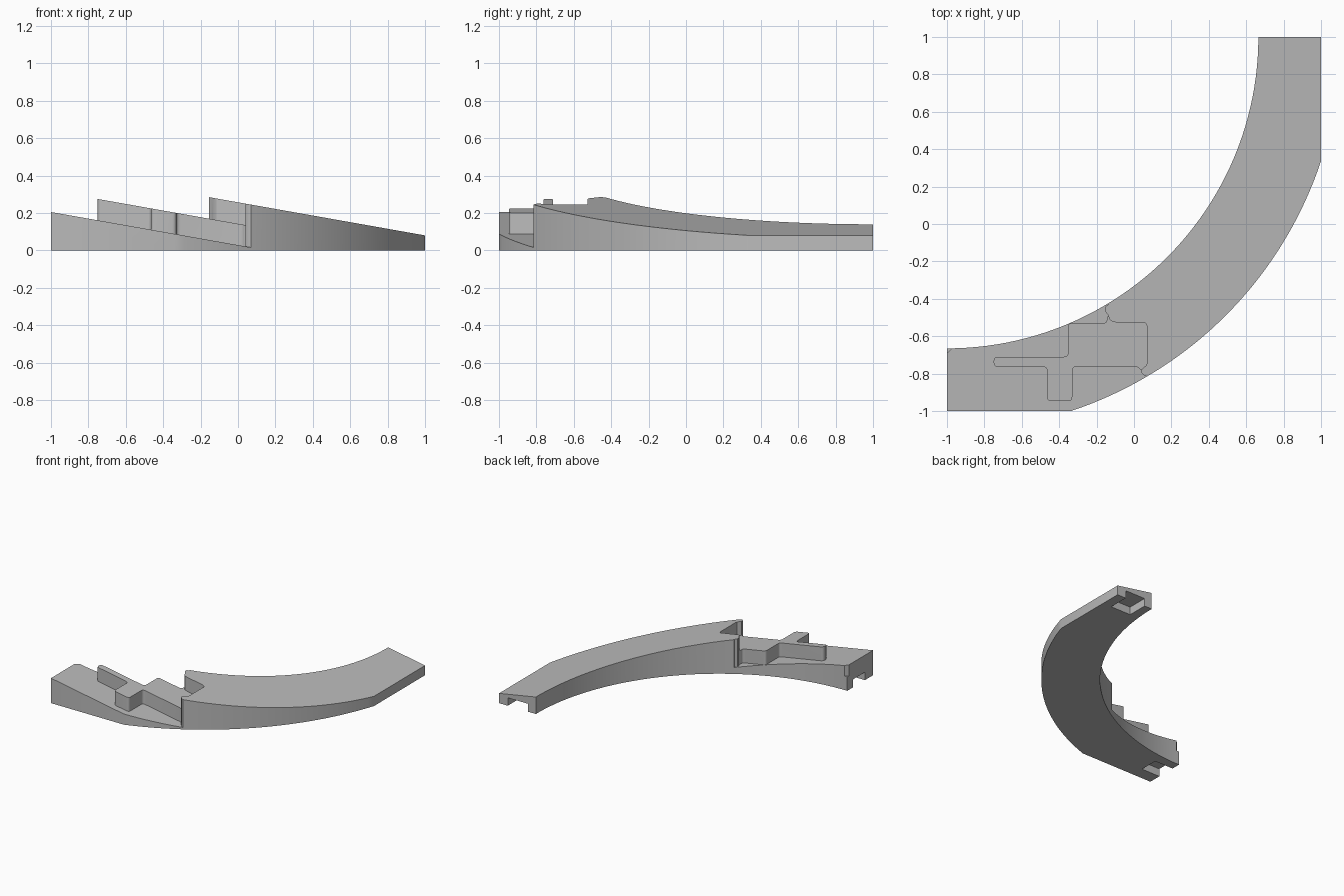
import bpy, bmesh, math
from mathutils import Vector

if "Cube" in bpy.data.objects:
    bpy.data.objects.remove(bpy.data.objects["Cube"])

SLOPE = 0.177                 # fall of every ramp surface along x
LOWER, MIDDLE, UPPER = 0.028, 0.142, 0.257   # surface heights at x = 0

grey = bpy.data.materials.new("plain grey")
grey.diffuse_color = (0.5, 0.5, 0.5, 1)
grey.use_nodes = True
grey.node_tree.nodes["Principled BSDF"].inputs["Base Color"].default_value = grey.diffuse_color


def ramp(c):
    return lambda x: c - SLOPE * x


def flat(c):
    return lambda x: c


def prism(name, outline, bottom, top):
    """Vertical prism between two height functions of x."""
    bm = bmesh.new()
    lo = [bm.verts.new((x, y, bottom(x))) for x, y in outline]
    hi = [bm.verts.new((x, y, top(x))) for x, y in outline]
    bm.faces.new(lo)
    bm.faces.new(hi)
    n = len(lo)
    for i in range(n):
        j = (i + 1) % n
        bm.faces.new((lo[i], lo[j], hi[j], hi[i]))
    bmesh.ops.recalc_face_normals(bm, faces=bm.faces)
    me = bpy.data.meshes.new(name)
    bm.to_mesh(me)
    bm.free()
    me.materials.append(grey)
    ob = bpy.data.objects.new(name, me)
    bpy.context.collection.objects.link(ob)
    return ob


def rounded(points, r=0.022, steps=4):
    """Round every corner of a closed outline."""
    out, n = [], len(points)
    for i in range(n):
        p = Vector(points[i])
        a, b = Vector(points[i - 1]) - p, Vector(points[(i + 1) % n]) - p
        a = p + a.normalized() * min(r, a.length * 0.45)
        b = p + b.normalized() * min(r, b.length * 0.45)
        for k in range(steps + 1):
            t = k / steps
            q = a * (1 - t) ** 2 + p * 2 * t * (1 - t) + b * t * t
            out.append((q.x, q.y))
    return out


def arc(r, a0, a1, n):
    """Arc around the bend centre at (-1, 1)."""
    return [(-1 + r * math.cos(a0 + (a1 - a0) * i / n),
             1 + r * math.sin(a0 + (a1 - a0) * i / n)) for i in range(n + 1)]


def combine(target, tool, operation):
    mod = target.modifiers.new(operation.lower(), 'BOOLEAN')
    mod.operation, mod.solver, mod.object = operation, 'EXACT', tool
    bpy.context.view_layer.objects.active = target
    bpy.ops.object.modifier_apply(modifier=mod.name)
    bpy.data.objects.remove(tool, do_unlink=True)


# Curved band, with its outer arc trimmed by the square's sides
R_IN, R_OUT = 1.665, 2.107
trim = math.acos(2 / R_OUT)
band = (arc(R_IN, 0, -math.pi / 2, 48) + [(-1, -1)]
        + arc(R_OUT, trim - math.pi / 2, -trim, 36) + [(1, 1)])
track = prism("curved_ramp", band, flat(0), ramp(UPPER))

# Cut the lower ledge, leaving the interlocking end wall
wall = [(-0.135, -0.40), (-0.14, -0.432), (-0.155, -0.445), (-0.155, -0.465),
        (-0.14, -0.485), (-0.13, -0.51), (-0.115, -0.523), (-0.095, -0.526),
        (0.05, -0.526), (0.064, -0.532), (0.07, -0.546),
        (0.07, -0.745), (0.065, -0.758), (0.05, -0.768), (0.04, -0.78),
        (0.04, -0.795), (0.052, -0.808), (0.07, -0.815), (0.10, -0.84)]
ledge = prism("ledge_cutter", wall + [(0.10, -1.2), (-1.2, -1.2), (-1.2, -0.40)],
              ramp(LOWER), flat(0.8))
combine(track, ledge, 'DIFFERENCE')

# Raised locking key on the ledge
key_outline = rounded([(-0.75, -0.71), (-0.353, -0.71), (-0.353, -0.53),
                       (-0.145, -0.53), (-0.145, -0.488), (-0.09, -0.488),
                       (0.10, -0.488), (0.10, -0.785), (0.04, -0.785),
                       (0.02, -0.763), (-0.33, -0.763), (-0.33, -0.947),
                       (-0.465, -0.947), (-0.465, -0.763), (-0.75, -0.763)])
key = prism("locking_key", key_outline, ramp(LOWER - 0.01), ramp(MIDDLE))
combine(track, key, 'UNION')

# Sockets under both ends
for x0, x1, y0, y1 in ((0.735, 0.92, 0.83, 1.1), (-1.1, -0.83, -0.895, -0.74)):
    socket = prism("socket_cutter", [(x0, y0), (x1, y0), (x1, y1), (x0, y1)],
                   flat(-0.1), flat(0.065))
    combine(track, socket, 'DIFFERENCE')

# Small relief at the ledge's inner corner, above a lip
relief = prism("corner_cutter", [(-1.02, -0.71), (-0.955, -0.645), (-1.02, -0.645)],
               flat(0.114), flat(0.5))
combine(track, relief, 'DIFFERENCE')

# Smooth curved walls, crisp edges
bpy.ops.object.select_all(action='DESELECT')
track.select_set(True)
bpy.context.view_layer.objects.active = track
bpy.ops.object.shade_smooth_by_angle(angle=math.radians(30))
